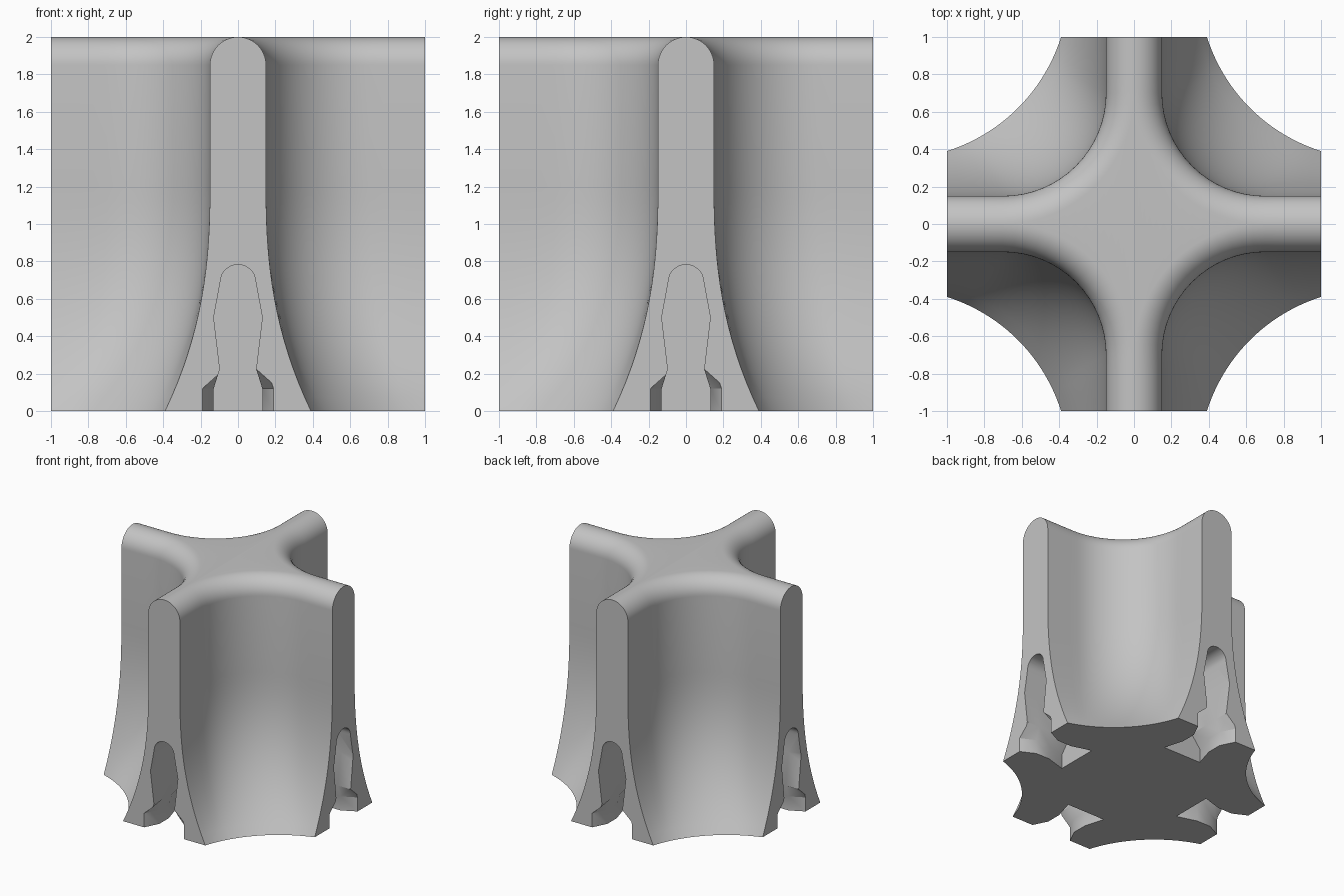
import bpy, bmesh, math
from mathutils import Matrix, Vector

if "Cube" in bpy.data.objects:
    bpy.data.objects.remove(bpy.data.objects["Cube"], do_unlink=True)

grey = bpy.data.materials.new("plain_grey")
grey.use_nodes = True
colour = (0.55, 0.55, 0.55, 1)
grey.diffuse_color = colour
grey.node_tree.nodes["Principled BSDF"].inputs["Base Color"].default_value = colour

ARM, FILLET, CENTRE = 0.15, 0.55, 0.7   # arm half width, corner fillet
STRAIGHT, CURVED = 4, 16                # segments along arm and fillet


def loft(name, rings):
    """Closed solid through rings of equal point count."""
    bm = bmesh.new()
    loops = [[bm.verts.new(p) for p in ring] for ring in rings]
    n = len(loops[0])
    for a, b in zip(loops, loops[1:]):
        for i in range(n):
            j = (i + 1) % n
            bm.faces.new((a[i], a[j], b[j], b[i]))
    bm.faces.new(list(reversed(loops[0])))
    bm.faces.new(loops[-1])
    bmesh.ops.recalc_face_normals(bm, faces=bm.faces[:])
    mesh = bpy.data.meshes.new(name)
    bm.to_mesh(mesh)
    bm.free()
    mesh.materials.append(grey)
    obj = bpy.data.objects.new(name, mesh)
    bpy.context.scene.collection.objects.link(obj)
    return obj


def upper_corner(inset):
    """Straight arm side, round fillet, straight arm side."""
    w, r = ARM - inset, FILLET + inset
    run = [1 - (1 - CENTRE) * i / STRAIGHT for i in range(STRAIGHT)]
    pts = [(w, y) for y in run]
    for i in range(CURVED + 1):
        a = math.pi + math.pi / 2 * i / CURVED
        pts.append((CENTRE + r * math.cos(a), CENTRE + r * math.sin(a)))
    return pts + [(x, w) for x in reversed(run)]


def foot_corner(count):
    """Wide shallow arc of the flared foot."""
    c, r = 1.28, 0.933
    start = math.pi + math.atan2(c - 1, c - 0.39)
    end = 2.5 * math.pi - start
    pts = []
    for i in range(count):
        a = start + (end - start) * i / (count - 1)
        pts.append((c + r * math.cos(a), c + r * math.sin(a)))
    pts[0], pts[-1] = (0.39, 1), (1, 0.39)
    return pts


def body_ring(z, inset, flare):
    top = upper_corner(inset)
    foot = foot_corner(len(top))
    quarter = [Vector((*t, z)).lerp(Vector((*f, z)), flare) for t, f in zip(top, foot)]
    return [Matrix.Rotation(-k * math.pi / 2, 3, "Z") @ p for k in range(4) for p in quarter]


# Body: flared foot, straight column, rounded top rim
rings = [body_ring(1.2 * i / 16, 0, (1 - i / 16) ** 2.4) for i in range(17)]
for i in range(13):
    a = math.pi / 2 * i / 12
    inset = min(ARM * (1 - math.cos(a)), ARM - 0.001)
    rings.append(body_ring(2 - ARM + ARM * math.sin(a), inset, 0))
body = loft("cross_column", rings)


def pocket_outline(foot):
    """Socket outline: foot notch, waist, shoulders, round head."""
    side = [(foot, -0.05), (foot, 0.12), (0.097, 0.225), (0.13, 0.5)]
    head = [(0.095 * math.cos(a), 0.688 + 0.095 * math.sin(a))
            for a in (math.pi * i / 14 for i in range(15))]
    return side + head + [(-x, z) for x, z in reversed(side)]


# Sockets: funnel mouth, narrow neck, wider back, one in each arm end
stations = [(1.05, 0.215), (0.88, 0.13), (0.75, 0.13), (0.58, 0.18)]
bpy.ops.object.select_all(action="DESELECT")
bpy.context.view_layer.objects.active = body
body.select_set(True)
for k in range(4):
    turn = Matrix.Rotation(k * math.pi / 2, 3, "Z")
    cutter = loft("socket_cutter", [[turn @ Vector((x, -d, z)) for x, z in pocket_outline(w)]
                                    for d, w in stations])
    cutter.hide_render = True
    cut = body.modifiers.new("socket", "BOOLEAN")
    cut.operation = "DIFFERENCE"
    cut.solver = "EXACT"
    cut.object = cutter
    bpy.ops.object.modifier_apply(modifier=cut.name)
    bpy.data.objects.remove(cutter, do_unlink=True)

bpy.ops.object.shade_smooth_by_angle(angle=math.radians(30))
